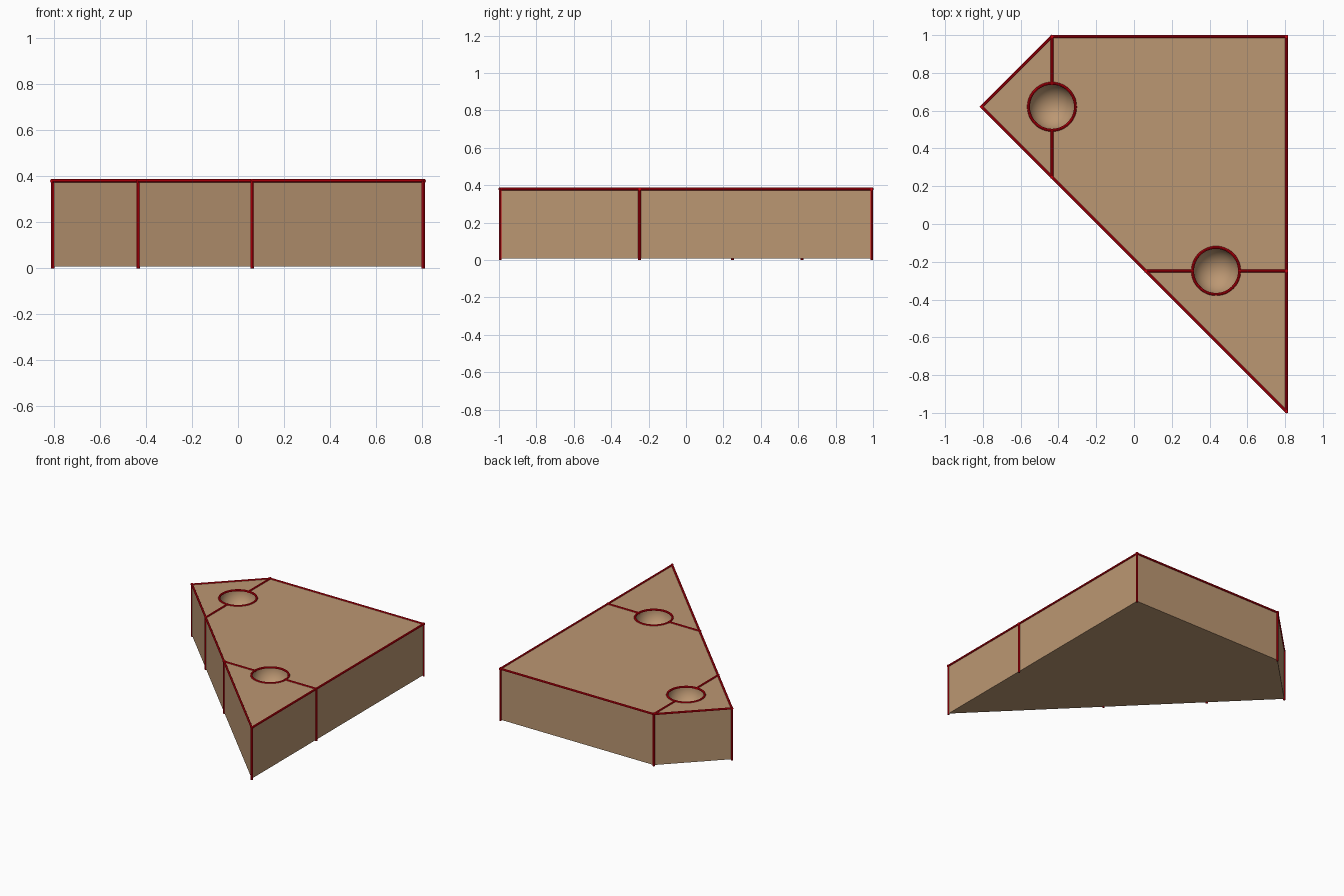
import bpy, bmesh, math
from mathutils import Vector

if "Cube" in bpy.data.objects:
    bpy.data.objects.remove(bpy.data.objects["Cube"])

U = 0.2482            # layout unit
R = 0.0075            # radius of the red edge rods
Z0, Z1 = R, R + 1.5 * U   # underside and top of the block
HOLE_R = 0.5 * U


def material(name, rgb):
    m = bpy.data.materials.new(name)
    m.diffuse_color = (*rgb, 1)
    m.use_nodes = True
    m.node_tree.nodes["Principled BSDF"].inputs["Base Color"].default_value = m.diffuse_color
    return m


TAN = material("tan", (0.50, 0.31, 0.17))
RED = material("red", (0.65, 0.0, 0.004))

outline = [(-3.25, 2.5), (3.25, -4), (3.25, 4), (-1.75, 4)]
holes = [(-1.75, 2.5), (1.75, -1)]


def at(p, z):
    return Vector((p[0] * U, p[1] * U, z))


def mesh_object(name, bm, mat):
    me = bpy.data.meshes.new(name)
    bm.to_mesh(me)
    bm.free()
    me.materials.append(mat)
    ob = bpy.data.objects.new(name, me)
    bpy.context.collection.objects.link(ob)
    return ob


# Block: extruded four-sided outline
bm = bmesh.new()
base = bm.faces.new([bm.verts.new(at(p, Z0)) for p in outline])
top = bmesh.ops.extrude_face_region(bm, geom=[base])["geom"]
bmesh.ops.translate(bm, vec=(0, 0, Z1 - Z0),
                    verts=[v for v in top if isinstance(v, bmesh.types.BMVert)])
bmesh.ops.recalc_face_normals(bm, faces=bm.faces)
block = mesh_object("block", bm, TAN)

# Round pockets cut into the top
for i, h in enumerate(holes):
    bm = bmesh.new()
    bmesh.ops.create_uvsphere(bm, u_segments=48, v_segments=24, radius=HOLE_R)
    for f in bm.faces:
        f.smooth = True
    cutter = mesh_object(f"pocket_cutter_{i + 1}", bm, TAN)
    cutter.location = at(h, Z1 + 0.001)
    cutter.hide_render = True
    cutter.hide_set(True)
    cut = block.modifiers.new("pocket", "BOOLEAN")
    cut.operation = "DIFFERENCE"
    cut.solver = "EXACT"
    cut.object = cutter


def rod(name, a, b):
    """Thin round rod from a to b, reaching R past both ends."""
    d = b - a
    bm = bmesh.new()
    bmesh.ops.create_cone(bm, cap_ends=True, segments=8, radius1=R, radius2=R,
                          depth=d.length + 2 * R)
    ob = mesh_object(name, bm, RED)
    ob.location = (a + b) / 2
    ob.rotation_euler = d.to_track_quat("Z", "Y").to_euler()


# Rods around the top outline
for i, p in enumerate(outline):
    rod(f"top_edge_{i + 1}", at(p, Z1), at(outline[(i + 1) % 4], Z1))

# Upright rods at corners and where dividing lines meet the sides
uprights = outline + [(0.25, -1), (3.25, -1), (-1.75, 1)]
for i, p in enumerate(uprights):
    rod(f"upright_edge_{i + 1}", at(p, Z0), at(p, Z1))

# Dividing lines on the top, interrupted by the pockets
dividers = [((-1.75, 1), (-1.75, 2)), ((-1.75, 3), (-1.75, 4)),
            ((0.25, -1), (1.25, -1)), ((2.25, -1), (3.25, -1))]
for i, (a, b) in enumerate(dividers):
    rod(f"divider_{i + 1}", at(a, Z1), at(b, Z1))

# Rings around the pocket rims
for i, h in enumerate(holes):
    bpy.ops.mesh.primitive_torus_add(major_radius=HOLE_R, minor_radius=R,
                                     major_segments=48, minor_segments=8,
                                     location=at(h, Z1))
    ring = bpy.context.object
    ring.name = f"pocket_ring_{i + 1}"
    ring.data.materials.append(RED)
